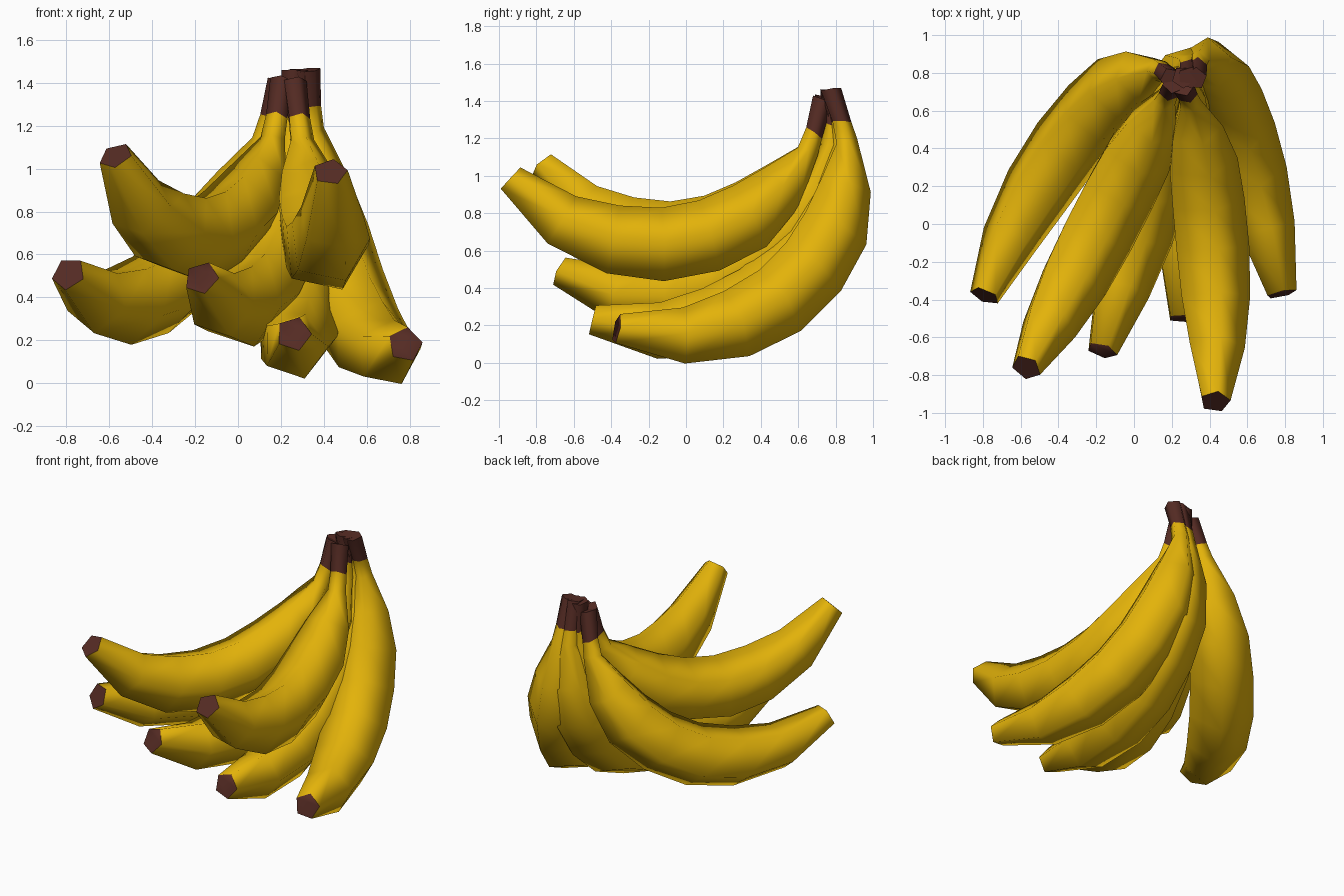
import bpy, bmesh, math
from mathutils import Vector

if "Cube" in bpy.data.objects:
    bpy.data.objects.remove(bpy.data.objects["Cube"])


def material(name, color):
    m = bpy.data.materials.new(name)
    m.diffuse_color = (*color, 1)
    m.use_nodes = True
    m.node_tree.nodes["Principled BSDF"].inputs["Base Color"].default_value = m.diffuse_color
    return m


YELLOW = material("banana yellow", (0.77, 0.45, 0.003))
BROWN = material("stem brown", (0.09, 0.024, 0.017))

# Side profile of one banana: outer and inner edge of each ring,
# as (distance along chord, bulge away from chord)
RINGS = [
    ((-0.032, 0.046), (0.052, -0.026)),
    ((0.065, 0.210), (0.130, 0.130)),
    ((0.108, 0.290), (0.202, 0.225)),
    ((0.276, 0.534), (0.402, 0.286)),
    ((0.500, 0.700), (0.592, 0.339)),
    ((0.775, 0.762), (0.787, 0.370)),
    ((1.075, 0.743), (0.990, 0.358)),
    ((1.360, 0.625), (1.200, 0.291)),
    ((1.620, 0.392), (1.410, 0.184)),
    ((1.785, 0.042), (1.655, -0.042)),
]
CHORD = 1.72
SIDES = 5
ROLL = math.radians(18)  # every pentagon is turned a quarter of a side step


def banana(name, stem, tip, bulge):
    stem, tip, bulge = Vector(stem), Vector(tip), Vector(bulge)
    scale = (tip - stem).length / CHORD
    u = (tip - stem).normalized()
    w = (bulge - u * bulge.dot(u)).normalized()
    n = u.cross(w)
    bm = bmesh.new()
    rings = []
    for outer, inner in RINGS:
        o = stem + u * outer[0] * scale + w * outer[1]
        i = stem + u * inner[0] * scale + w * inner[1]
        e = (i - o).normalized()
        r = (i - o).length / (2 * math.cos(ROLL))
        c = (i + o) / 2
        ring = []
        for k in range(SIDES):
            a = ROLL + math.tau * k / SIDES
            ring.append(bm.verts.new(c + (e * math.cos(a) + n * math.sin(a)) * r))
        rings.append(ring)
    # skin: first band is the brown stem, the rest is yellow peel
    for j in range(len(rings) - 1):
        a, b = rings[j], rings[j + 1]
        for k in range(SIDES):
            m = (k + 1) % SIDES
            f = bm.faces.new((a[k], a[m], b[m], b[k]))
            f.material_index = 1 if j == 0 else 0
    # brown end caps
    for ring in (rings[0], rings[-1]):
        bm.faces.new(ring).material_index = 1
    bmesh.ops.recalc_face_normals(bm, faces=bm.faces[:])
    mesh = bpy.data.meshes.new(name)
    bm.to_mesh(mesh)
    bm.free()
    mesh.materials.append(YELLOW)
    mesh.materials.append(BROWN)
    ob = bpy.data.objects.new(name, mesh)
    bpy.context.collection.objects.link(ob)
    bpy.ops.object.select_all(action='DESELECT')
    ob.select_set(True)
    bpy.context.view_layer.objects.active = ob
    bpy.ops.object.shade_smooth_by_angle(angle=math.radians(76))


# upper pair
banana("upper_left_banana", (0.21, 0.75, 1.42), (-0.57, -0.76, 1.06), (0, 0, -1))
banana("upper_right_banana", (0.26, 0.735, 1.415), (0.43, -0.94, 0.985), (0.1, 0, -1))
# lower fan of four, left to right
banana("lower_left_banana", (0.20, 0.77, 1.42), (-0.79, -0.38, 0.51), (0.06, 0.59, -0.8))
banana("lower_mid_left_banana", (0.26, 0.78, 1.47), (-0.17, -0.67, 0.49), (0, 0, -1))
banana("lower_mid_right_banana", (0.29, 0.775, 1.475), (0.26, -0.50, 0.23), (0, 0.69, -0.72))
banana("lower_right_banana", (0.325, 0.77, 1.475), (0.78, -0.37, 0.18), (-0.1, 0.74, -0.67))
